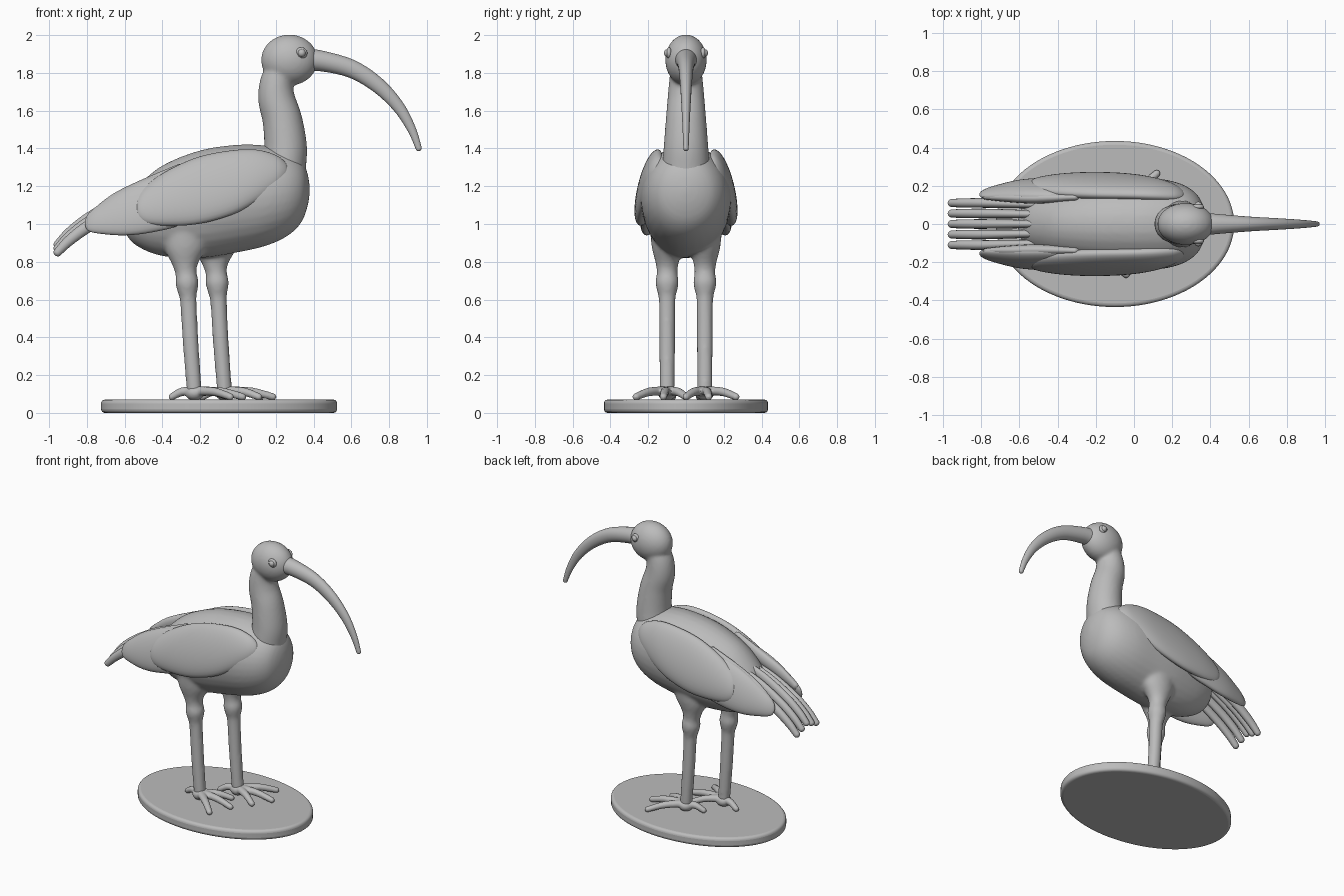
import bpy, bmesh, math
from mathutils import Vector

cube = bpy.data.objects.get("Cube")
if cube:
    bpy.data.objects.remove(cube, do_unlink=True)

grey = bpy.data.materials.new("stone grey")
grey.use_nodes = True
COLOUR = (0.5, 0.5, 0.5, 1)
grey.diffuse_color = COLOUR
grey.node_tree.nodes["Principled BSDF"].inputs["Base Color"].default_value = COLOUR


def finish(name, bm):
    """Turn a bmesh into a smooth grey object."""
    bmesh.ops.recalc_face_normals(bm, faces=bm.faces)
    for f in bm.faces:
        f.smooth = True
    mesh = bpy.data.meshes.new(name)
    bm.to_mesh(mesh)
    bm.free()
    mesh.materials.append(grey)
    ob = bpy.data.objects.new(name, mesh)
    bpy.context.collection.objects.link(ob)
    return ob


def spline(a, b, c, d, t):
    return 0.5 * (2 * b + (c - a) * t + (2 * a - 5 * b + 4 * c - d) * t * t
                  + (3 * b - a - 3 * c + d) * t ** 3)


def loft(bm, stations, axis=None, lean=0, sides=32, steps=5, round_end=False):
    """Skin smooth elliptical rings along stations (x, y, z, side radius, other radius)."""
    n = len(stations)
    rows = []
    for i in range(n - 1):
        pts = [stations[min(max(i + k, 0), n - 1)] for k in (-1, 0, 1, 2)]
        for s in range(steps):
            rows.append([spline(*v, s / steps) for v in zip(*pts)])
    rows.append(list(stations[-1]))
    if round_end:
        end = Vector(rows[-1][:3])
        out = (end - Vector(rows[-2][:3])).normalized()
        ra, rb = rows[-1][3:]
        for k in range(1, 6):
            a = k * math.pi / 11
            rows.append([*(end + out * min(ra, rb) * math.sin(a)),
                         ra * math.cos(a), rb * math.cos(a)])
    rings = []
    for i, row in enumerate(rows):
        here = Vector(row[:3])
        t = axis or (Vector(rows[min(i + 1, len(rows) - 1)][:3])
                     - Vector(rows[max(i - 1, 0)][:3])).normalized()
        up = t.cross(Vector((0, 1, 0))).normalized()
        side = up.cross(t)
        ra, rb = max(row[3], 0.002), max(row[4], 0.002)
        ring = []
        for k in range(sides):
            a = 2 * math.pi * k / sides
            u, v = ra * math.cos(a), rb * math.sin(a)
            ring.append(bm.verts.new(here + side * (u - lean * v) + up * v))
        rings.append(ring)
    for p, q in zip(rings, rings[1:]):
        for k in range(sides):
            m = (k + 1) % sides
            bm.faces.new((p[k], p[m], q[m], q[k]))
    bm.faces.new(rings[0])
    bm.faces.new(rings[-1])


def part(name, stations, **options):
    bm = bmesh.new()
    loft(bm, stations, **options)
    return finish(name, bm)


def ball(bm, centre, radii):
    made = bmesh.ops.create_uvsphere(bm, u_segments=32, v_segments=20, radius=1)
    bmesh.ops.scale(bm, vec=radii, verts=made["verts"])
    bmesh.ops.translate(bm, vec=centre, verts=made["verts"])


def blend(ob, voxel, rounds):
    """Melt overlapping volumes into one soft skin."""
    mod = ob.modifiers.new("melt", 'REMESH')
    mod.mode = 'VOXEL'
    mod.voxel_size = voxel
    mod.use_smooth_shade = True
    mod = ob.modifiers.new("soften", 'SMOOTH')
    mod.factor = 0.5
    mod.iterations = rounds


X = Vector((1, 0, 0))
LEGS = (("right", -1, -0.23), ("left", 1, -0.07))

# Oval base
bm = bmesh.new()
bmesh.ops.create_cone(bm, cap_ends=True, segments=96, radius1=1, radius2=1, depth=0.07)
bmesh.ops.scale(bm, vec=(0.625, 0.435, 1), verts=bm.verts)
bmesh.ops.translate(bm, vec=(-0.1, 0, 0.035), verts=bm.verts)
base = finish("base", bm)
bevel = base.modifiers.new("rounded rim", 'BEVEL')
bevel.width = 0.02
bevel.segments = 4
bevel.limit_method = 'ANGLE'
bpy.context.view_layer.objects.active = base
base.select_set(True)
bpy.ops.object.shade_smooth_by_angle()

# Body with thighs and shanks: (x, top, bottom, half width)
bm = bmesh.new()
outline = [(-0.61, 1.03, 0.99, 0.01), (-0.59, 1.11, 0.94, 0.08), (-0.53, 1.2, 0.88, 0.14),
           (-0.4, 1.31, 0.83, 0.19), (-0.2, 1.39, 0.82, 0.23), (0, 1.42, 0.85, 0.24),
           (0.15, 1.415, 0.885, 0.235), (0.26, 1.39, 0.935, 0.205), (0.33, 1.345, 1.0, 0.155),
           (0.365, 1.28, 1.08, 0.09), (0.38, 1.2, 1.16, 0.015)]
loft(bm, [(x, 0, (hi + lo) / 2, w, (hi - lo) / 2) for x, hi, lo, w in outline], axis=X)
for label, sign, foot in LEGS:
    y = sign * 0.1
    loft(bm, [(foot - 0.04, y, 0.96, 0.09, 0.13), (foot - 0.05, y, 0.87, 0.08, 0.11),
              (foot - 0.05, y, 0.79, 0.06, 0.07), (foot - 0.045, y, 0.74, 0.055, 0.056),
              (foot - 0.04, y, 0.69, 0.062, 0.062), (foot - 0.037, y, 0.64, 0.052, 0.052),
              (foot - 0.033, y, 0.59, 0.044, 0.044), (foot - 0.02, y, 0.36, 0.042, 0.042),
              (foot, y, 0.1, 0.04, 0.04)])
blend(finish("body_and_legs", bm), 0.012, 8)

# Feet with three front toes and one hind toe
for label, sign, foot in LEGS:
    bm = bmesh.new()
    y = sign * 0.1
    ball(bm, (foot, y, 0.105), (0.05, 0.05, 0.04))
    for dx, dy in ((0.19, 0.165), (0.255, 0.02), (0.18, -0.1), (-0.12, -0.03)):
        dy *= sign
        loft(bm, [(foot, y, 0.115, 0.03, 0.026),
                  (foot + dx * 0.55, y + dy * 0.55, 0.112, 0.024, 0.023),
                  (foot + dx, y + dy, 0.085, 0.02, 0.019)], sides=16, round_end=True)
    blend(finish(label + "_foot", bm), 0.007, 4)

# Neck and head
bm = bmesh.new()
loft(bm, [(0.235, 0, 1.2, 0.12, 0.12), (0.245, 0, 1.3, 0.125, 0.115),
          (0.252, 0, 1.41, 0.118, 0.113), (0.235, 0, 1.55, 0.107, 0.105),
          (0.205, 0, 1.66, 0.098, 0.098), (0.205, 0, 1.75, 0.09, 0.088),
          (0.24, 0, 1.84, 0.08, 0.08)])
ball(bm, (0.272, 0, 1.868), (0.15, 0.11, 0.135))
blend(finish("neck_and_head", bm), 0.01, 8)

# Long down-curved bill
part("bill", [(0.35, 0, 1.865, 0.062, 0.062), (0.43, 0, 1.865, 0.053, 0.055),
              (0.6, 0, 1.822, 0.039, 0.048), (0.74, 0, 1.735, 0.031, 0.041),
              (0.85, 0, 1.62, 0.024, 0.032), (0.92, 0, 1.5, 0.018, 0.023),
              (0.957, 0, 1.4, 0.014, 0.016)], round_end=True)

for label, sign in (("right", -1), ("left", 1)):
    # Eye: ball in a raised lid
    bm = bmesh.new()
    ball(bm, (0.337, sign * 0.096, 1.905), (0.021, 0.021, 0.021))
    ball(bm, (0.335, sign * 0.09, 1.905), (0.032, 0.016, 0.03))
    finish(label + "_eye", bm)

    # Front wing shield
    shield = [(-0.545, 0.2, 1.085, 0.005, 0.01), (-0.53, 0.2, 1.09, 0.03, 0.06),
              (-0.48, 0.2, 1.105, 0.043, 0.105), (-0.36, 0.2, 1.14, 0.055, 0.15),
              (-0.2, 0.2, 1.18, 0.058, 0.178), (-0.03, 0.195, 1.22, 0.056, 0.17),
              (0.1, 0.183, 1.255, 0.052, 0.138), (0.2, 0.167, 1.275, 0.042, 0.09),
              (0.25, 0.155, 1.282, 0.025, 0.045), (0.265, 0.15, 1.285, 0.005, 0.01)]
    part(label + "_wing_shield", [(x, sign * y, *r) for x, y, *r in shield],
         axis=X, lean=sign * 0.25)

    # Rear wing feathers
    rear = [(-0.81, 0.155, 1.005, 0.004, 0.01), (-0.795, 0.156, 1.008, 0.016, 0.042),
            (-0.74, 0.163, 1.025, 0.03, 0.075), (-0.6, 0.178, 1.065, 0.044, 0.125),
            (-0.45, 0.182, 1.105, 0.048, 0.148), (-0.3, 0.18, 1.14, 0.045, 0.14),
            (-0.15, 0.17, 1.18, 0.02, 0.06)]
    part(label + "_wing_tip", [(x, sign * y, *r) for x, y, *r in rear],
         axis=X, lean=sign * 0.25)

    # Narrow inner feather between wing and back
    part(label + "_inner_feather",
         [(-0.78, sign * 0.14, 1.04, 0.012, 0.02), (-0.65, sign * 0.138, 1.12, 0.024, 0.04),
          (-0.5, sign * 0.135, 1.19, 0.028, 0.045), (-0.3, sign * 0.14, 1.28, 0.02, 0.04)],
         lean=0, sides=16, round_end=True)

# Fan of five tail feathers
for i in range(-2, 3):
    y, drop = i * 0.055, abs(i) * 0.02
    part("tail_feather_%d" % (i + 3),
         [(-0.4, y * 0.9, 1.2 - drop, 0.018, 0.03), (-0.6, y * 0.95, 1.13 - drop, 0.022, 0.035),
          (-0.78, y, 1.035 - drop, 0.025, 0.032), (-0.89, y, 0.955 - drop, 0.024, 0.028),
          (-0.955, y, 0.89 - drop, 0.021, 0.022)], sides=16, round_end=True)
